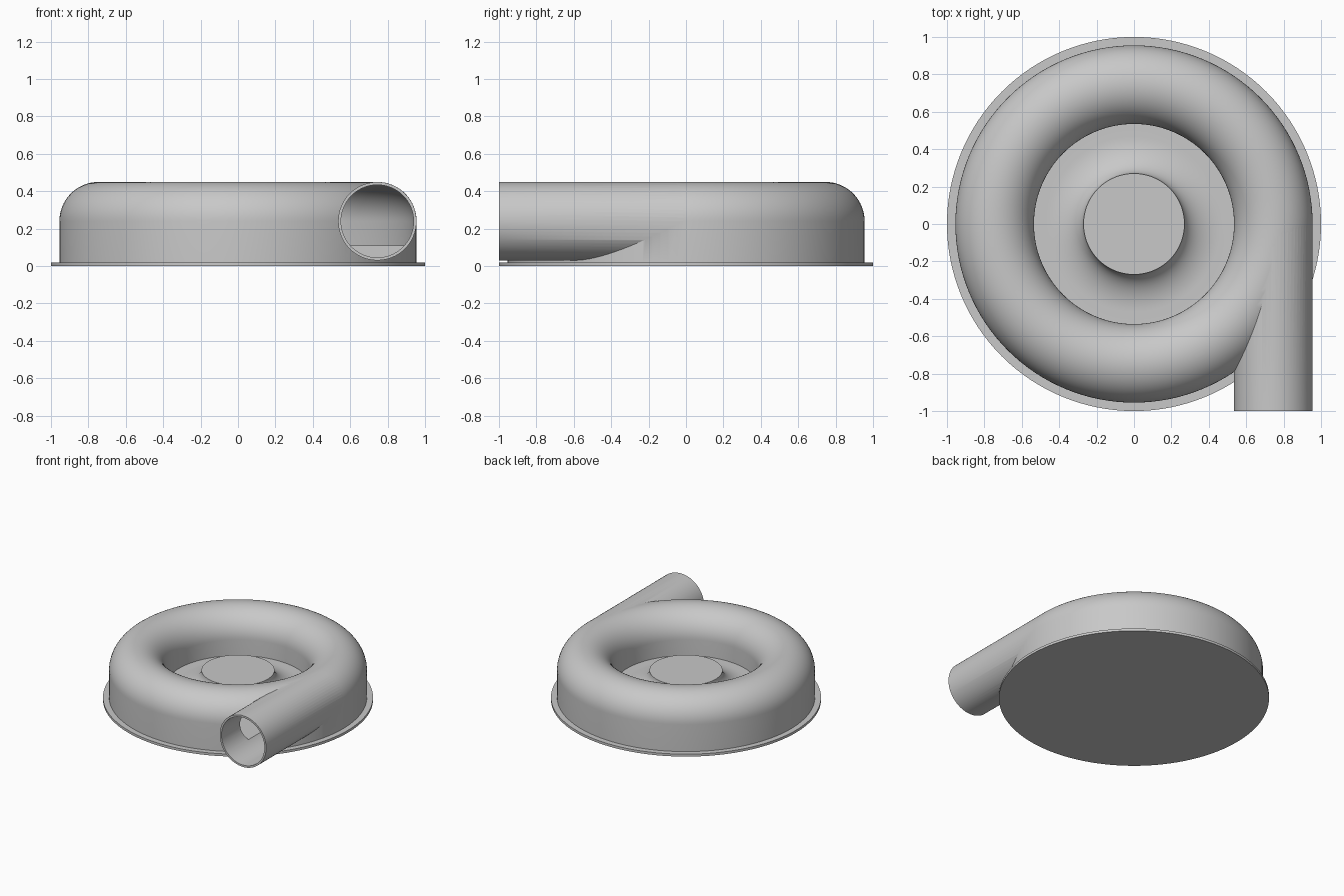
import bpy, bmesh
from math import sin, cos, pi, radians
from mathutils import Matrix, Vector

cube = bpy.data.objects.get("Cube")
if cube:
    bpy.data.objects.remove(cube, do_unlink=True)

grey = bpy.data.materials.new("light_grey")
grey.use_nodes = True
colour = (0.58, 0.58, 0.58, 1)
grey.diffuse_color = colour
grey.node_tree.nodes["Principled BSDF"].inputs["Base Color"].default_value = colour

RING, TUBE, MID = 0.745, 0.21, 0.24    # scroll radius, tube radius, tube height
WALL, FLOOR = 0.015, 0.11
STEPS = 128


def finish(name, bm):
    bmesh.ops.recalc_face_normals(bm, faces=bm.faces)
    mesh = bpy.data.meshes.new(name)
    bm.to_mesh(mesh)
    bm.free()
    mesh.materials.append(grey)
    obj = bpy.data.objects.new(name, mesh)
    bpy.context.collection.objects.link(obj)
    return obj


def revolve(name, profile, closed=False):
    """Spin (radius, height) points round the z axis."""
    bm = bmesh.new()
    verts = [bm.verts.new((r, 0, z)) for r, z in profile]
    pairs = list(zip(verts, verts[1:]))
    if closed:
        pairs.append((verts[-1], verts[0]))
    edges = [bm.edges.new(p) for p in pairs]
    bmesh.ops.spin(bm, geom=verts + edges, cent=(0, 0, 0), axis=(0, 0, 1),
                   angle=2 * pi, steps=STEPS)
    bmesh.ops.remove_doubles(bm, verts=bm.verts, dist=0.0001)
    return finish(name, bm)


def arch(radius, bottom):
    """Scroll section: round top on straight walls."""
    top = [(RING + radius * cos(pi * i / 32), MID + radius * sin(pi * i / 32))
           for i in range(33)]
    return [(RING + radius, bottom)] + top + [(RING - radius, bottom)]


def pipe(name, radius, front, back):
    bm = bmesh.new()
    place = Matrix.Translation(Vector((RING, (front + back) / 2, MID)))
    bmesh.ops.create_cone(bm, cap_ends=True, segments=64, radius1=radius,
                          radius2=radius, depth=back - front,
                          matrix=place @ Matrix.Rotation(pi / 2, 4, 'X'))
    return finish(name, bm)


def combine(target, other, operation):
    mod = target.modifiers.new(operation.lower(), 'BOOLEAN')
    mod.operation = operation
    mod.solver = 'EXACT'
    mod.object = other
    select(target)
    bpy.ops.object.modifier_apply(modifier=mod.name)
    bpy.data.objects.remove(other, do_unlink=True)


def select(obj):
    bpy.ops.object.select_all(action='DESELECT')
    obj.select_set(True)
    bpy.context.view_layer.objects.active = obj


# Mounting flange
flange = revolve("base_flange", [(0, 0), (1, 0), (1, 0.02), (0, 0.02)])

# Central hub flaring out to the floor
flare = [(0.47 - 0.2 * cos(a), MID - (MID - FLOOR) * sin(a))
         for a in [pi / 2 * i / 16 for i in range(17)]]
hub = revolve("centre_hub", [(0, MID)] + flare + [(0.54, FLOOR), (0.54, 0.01), (0, 0.01)])

# Scroll housing with a tangential outlet, hollowed out
housing = revolve("scroll_housing", arch(TUBE, 0.01), closed=True)
combine(housing, pipe("outlet_pipe", TUBE - 0.0005, -1, 0.02), 'UNION')
combine(housing, revolve("cavity", arch(TUBE - WALL, FLOOR), closed=True), 'DIFFERENCE')
combine(housing, pipe("bore", TUBE - WALL - 0.001, -1.1, 0.02), 'DIFFERENCE')

for obj in (flange, hub, housing):
    select(obj)
    bpy.ops.object.shade_smooth_by_angle(angle=radians(30))
